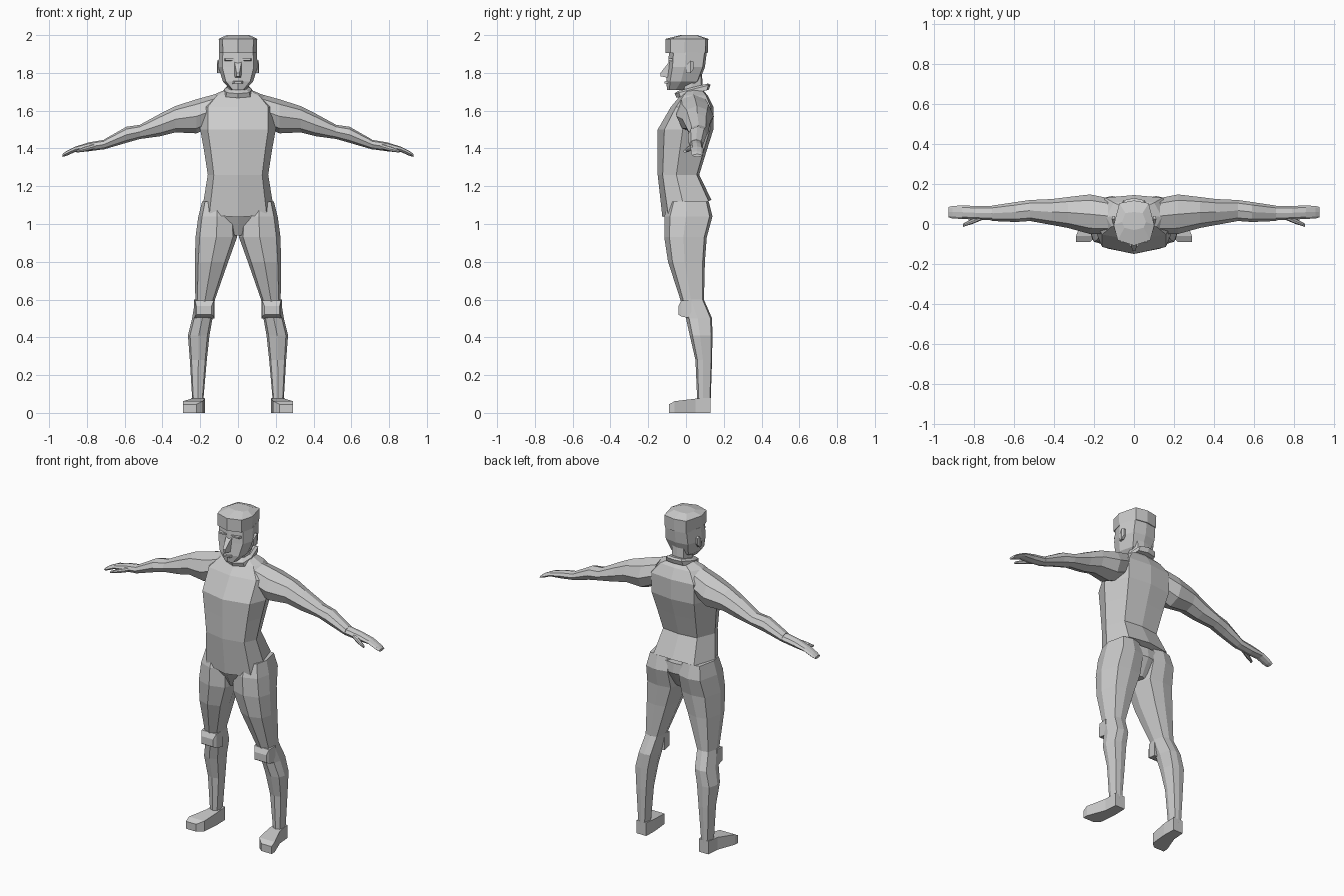
import bpy
import bmesh
from math import cos, sin, pi
from mathutils import Vector

default_cube = bpy.data.objects.get("Cube")
if default_cube:
    bpy.data.objects.remove(default_cube, do_unlink=True)

# Single plain grey for the whole figure
grey = bpy.data.materials.new("plain grey")
grey.use_nodes = True
grey_value = (0.6, 0.6, 0.6, 1)
grey.diffuse_color = grey_value
grey.node_tree.nodes["Principled BSDF"].inputs["Base Color"].default_value = grey_value


def loft(name, rings):
    """Skin a list of point rings and cap both ends."""
    bm = bmesh.new()
    loops = [[bm.verts.new(point) for point in ring] for ring in rings]
    count = len(loops[0])
    for lower, upper in zip(loops, loops[1:]):
        for i in range(count):
            j = (i + 1) % count
            bm.faces.new((lower[i], lower[j], upper[j], upper[i]))
    bm.faces.new(loops[0][::-1])
    bm.faces.new(loops[-1])
    bmesh.ops.recalc_face_normals(bm, faces=bm.faces)
    mesh = bpy.data.meshes.new(name)
    bm.to_mesh(mesh)
    bm.free()
    mesh.materials.append(grey)
    obj = bpy.data.objects.new(name, mesh)
    bpy.context.collection.objects.link(obj)
    return obj


def loft_pair(name, rings):
    """Build the part on the left (+x) and its reflection on the right."""
    for prefix, sign in (("left", 1), ("right", -1)):
        flipped = [[(sign * x, y, z) for x, y, z in ring] for ring in rings]
        loft(prefix + "_" + name, flipped)


def body_ring(z, width, front, back, centre=0, tilt=0):
    """Eight-sided horizontal section with a blunt front and a flat back."""
    bevel = (back - front) * 0.12
    middle = front + (back - front) * 0.45
    half = [(0, front), (0.8 * width, front + bevel), (width, middle),
            (0.72 * width, back - bevel / 2), (0, back)]
    outline = half + [(-x, y) for x, y in half[-2:0:-1]]
    return [(centre + x, y, z + tilt * y) for x, y in outline]


def arm_ring(x, top, bottom, front, back):
    """Eight-sided section across the arm."""
    y, z = (front + back) / 2, (top + bottom) / 2
    depth, height = (back - front) / 2, (top - bottom) / 2
    return [(x, y + depth * cos(i * pi / 4), z + height * sin(i * pi / 4))
            for i in range(8)]


def box_ring(y, centre, width, bottom, top):
    """Rectangular section facing the front."""
    left, right = centre + width, centre - width
    return [(left, y, bottom), (right, y, bottom), (right, y, top), (left, y, top)]


# Torso, with a hem that rises towards the back
loft("torso", [
    body_ring(1.08, 0.19, -0.125, 0.135, tilt=0.35),
    body_ring(1.26, 0.16, -0.15, 0.07),
    body_ring(1.39, 0.18, -0.15, 0.11),
    body_ring(1.5, 0.2, -0.15, 0.145),
    body_ring(1.62, 0.2, -0.08, 0.145),
    body_ring(1.68, 0.14, -0.03, 0.115),
    body_ring(1.71, 0.07, 0, 0.09),
])

# Pelvis between the thighs
loft("pelvis", [
    body_ring(0.94, 0.03, -0.07, 0.07),
    body_ring(1.04, 0.18, -0.115, 0.125),
    body_ring(1.1, 0.19, -0.11, 0.12),
])

# Neck and folded collar
loft("neck", [
    body_ring(1.66, 0.055, -0.02, 0.09),
    body_ring(1.8, 0.055, -0.02, 0.085),
])
loft("collar", [
    body_ring(1.68, 0.08, -0.05, 0.12, tilt=0.25),
    body_ring(1.705, 0.075, -0.06, 0.13, tilt=0.25),
    body_ring(1.715, 0.06, -0.045, 0.115, tilt=0.25),
])

# Head from jaw to brow
loft("head", [
    body_ring(1.71, 0.035, -0.1, 0),
    body_ring(1.755, 0.08, -0.105, 0.07),
    body_ring(1.83, 0.104, -0.095, 0.1),
    body_ring(1.91, 0.1, -0.09, 0.11),
])

# Hair block with a slightly domed top
loft("hair", [
    body_ring(1.905, 0.1, -0.108, 0.115),
    body_ring(1.98, 0.102, -0.108, 0.118),
    body_ring(2, 0.06, -0.03, 0.06),
])

# Nose and mouth
loft("nose", [
    box_ring(-0.08, 0, 0.022, 1.77, 1.865),
    box_ring(-0.1, 0, 0.016, 1.775, 1.845),
    box_ring(-0.135, 0, 0.008, 1.782, 1.8),
])
loft("mouth", [
    box_ring(-0.09, 0, 0.03, 1.742, 1.758),
    box_ring(-0.113, 0, 0.018, 1.745, 1.755),
])

# Brows and ears
loft_pair("brow", [
    box_ring(-0.07, 0.045, 0.028, 1.862, 1.876),
    box_ring(-0.093, 0.042, 0.025, 1.866, 1.875),
])
loft_pair("ear", [
    box_ring(0, 0.1, 0.006, 1.8, 1.84),
    box_ring(0.025, 0.104, 0.008, 1.8, 1.865),
    box_ring(0.04, 0.1, 0.006, 1.82, 1.86),
])

# Arms, ending in a flat hand with drooping fingers
loft_pair("arm", [
    arm_ring(0.13, 1.685, 1.52, -0.05, 0.13),
    arm_ring(0.22, 1.66, 1.48, -0.05, 0.148),
    arm_ring(0.33, 1.625, 1.485, -0.02, 0.135),
    arm_ring(0.41, 1.585, 1.465, -0.005, 0.125),
    arm_ring(0.52, 1.525, 1.45, 0.015, 0.12),
    arm_ring(0.59, 1.515, 1.43, 0.01, 0.11),
    arm_ring(0.71, 1.447, 1.395, 0.015, 0.092),
])
loft_pair("hand", [
    arm_ring(0.7, 1.447, 1.397, 0.018, 0.09),
    arm_ring(0.79, 1.432, 1.385, 0.022, 0.09),
    arm_ring(0.86, 1.41, 1.382, 0.025, 0.093),
    arm_ring(0.91, 1.385, 1.36, 0.028, 0.09),
    arm_ring(0.93, 1.37, 1.355, 0.034, 0.085),
])
loft_pair("thumb", [
    arm_ring(0.76, 1.425, 1.395, 0.02, 0.05),
    arm_ring(0.81, 1.41, 1.383, 0, 0.028),
    arm_ring(0.855, 1.392, 1.378, -0.014, 0.002),
])

# Legs from hip to ankle
loft_pair("leg", [
    body_ring(1.12, 0.08, -0.09, 0.12, centre=0.11),
    body_ring(1.04, 0.1, -0.115, 0.14, centre=0.11),
    body_ring(0.93, 0.11, -0.115, 0.11, centre=0.115),
    body_ring(0.8, 0.088, -0.095, 0.1, centre=0.14),
    body_ring(0.6, 0.052, -0.03, 0.095, centre=0.174),
    body_ring(0.5, 0.054, 0, 0.138, centre=0.189),
    body_ring(0.41, 0.057, 0.02, 0.14, centre=0.208),
    body_ring(0.28, 0.045, 0.05, 0.138, centre=0.21),
    body_ring(0.05, 0.028, 0.06, 0.13, centre=0.213),
])

# Knee pads
loft_pair("knee_pad", [
    box_ring(0.03, 0.178, 0.054, 0.5, 0.6),
    box_ring(-0.025, 0.178, 0.05, 0.51, 0.595),
    box_ring(-0.04, 0.18, 0.04, 0.52, 0.565),
])

# Feet turned slightly outwards
loft_pair("foot", [
    box_ring(0.13, 0.21, 0.032, 0, 0.08),
    box_ring(0.05, 0.212, 0.036, 0, 0.075),
    box_ring(-0.06, 0.238, 0.052, 0, 0.062),
    box_ring(-0.09, 0.255, 0.035, 0, 0.045),
])
